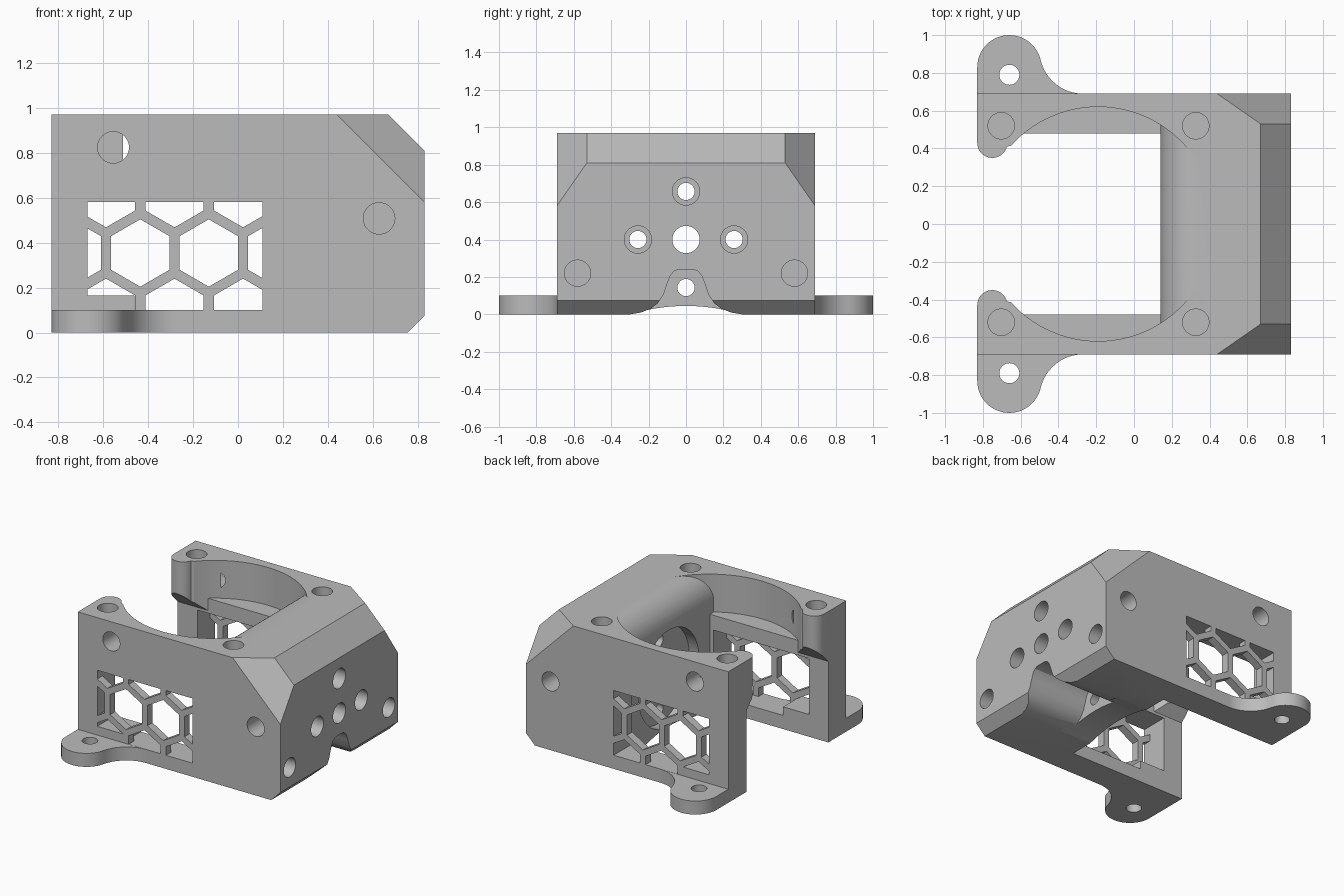
import bpy, bmesh
from math import cos, sin, pi, radians, sqrt
from mathutils import Vector

cube = bpy.data.objects.get("Cube")
if cube:
    bpy.data.objects.remove(cube, do_unlink=True)

grey = bpy.data.materials.new("plain grey")
grey.use_nodes = True
grey.diffuse_color = (0.5, 0.5, 0.5, 1)
grey.node_tree.nodes["Principled BSDF"].inputs["Base Color"].default_value = (0.5, 0.5, 0.5, 1)

PLACE = {"x": lambda u, v, d: (d, u, v),
         "y": lambda u, v, d: (u, d, v),
         "z": lambda u, v, d: (u, v, d)}


def prisms(name, outlines, axis, low, high):
    """Extrude closed outlines along an axis into one object."""
    bm = bmesh.new()
    for pts in outlines:
        a = [bm.verts.new(PLACE[axis](u, v, low)) for u, v in pts]
        b = [bm.verts.new(PLACE[axis](u, v, high)) for u, v in pts]
        bm.faces.new(a)
        bm.faces.new(b[::-1])
        for i in range(len(pts)):
            j = (i + 1) % len(pts)
            bm.faces.new((a[j], a[i], b[i], b[j]))
    bmesh.ops.recalc_face_normals(bm, faces=bm.faces)
    mesh = bpy.data.meshes.new(name)
    bm.to_mesh(mesh)
    bm.free()
    mesh.materials.append(grey)
    obj = bpy.data.objects.new(name, mesh)
    bpy.context.collection.objects.link(obj)
    return obj


def prism(name, pts, axis, low, high):
    return prisms(name, [pts], axis, low, high)


def arc(u, v, ru, start, end, steps=16, rv=None):
    rv = rv or ru
    angles = [radians(start + (end - start) * i / steps) for i in range(steps + 1)]
    return [(u + ru * cos(t), v + rv * sin(t)) for t in angles]


def circle(u, v, r, steps=40):
    return arc(u, v, r, 0, 360, steps)[:-1]


def combine(target, tool, operation):
    """Apply a boolean and discard the tool."""
    tool.hide_render = True
    mod = target.modifiers.new("boolean", "BOOLEAN")
    mod.operation = operation
    mod.solver = "EXACT"
    mod.object = tool
    bpy.ops.object.select_all(action="DESELECT")
    bpy.context.view_layer.objects.active = target
    target.select_set(True)
    bpy.ops.object.modifier_apply(modifier=mod.name)
    bpy.data.objects.remove(tool, do_unlink=True)


def cut(tool):
    combine(body, tool, "DIFFERENCE")


def drill(axis, u, v, r, low, high):
    cut(prism("drill", circle(u, v, r), axis, low, high))


# Main block with sloped top and bottom edges
W, H, L = 0.69, 0.97, 0.83
body = prism("mount_body", [(-L, 0), (0.755, 0), (L, 0.075), (L, 0.81), (0.67, H), (-L, H)],
             "y", -W, W)

# Slanted corners at the closed end
bm = bmesh.new()
bm.from_mesh(body.data)
for s in (-1, 1):
    geom = bm.verts[:] + bm.edges[:] + bm.faces[:]
    bmesh.ops.bisect_plane(bm, geom=geom, plane_co=Vector((0.44, s * W, H)),
                           plane_no=Vector((1, s * 1.44, 1)), clear_outer=True)
    bmesh.ops.holes_fill(bm, edges=[e for e in bm.edges if e.is_boundary])
bmesh.ops.recalc_face_normals(bm, faces=bm.faces)
bm.to_mesh(body.data)
bm.free()

# Screw feet with a rounded end and a concave blend into the wall
foot = ([(-L, 0.6)] + [(-0.27, 0.6)] + arc(-0.27, 0.92, 0.23, 270, 193)
        + arc(-0.66, 0.83, 0.17, 13, 180, 24))
for s in (-1, 1):
    combine(body, prism("foot", [(x, s * y) for x, y in foot], "z", 0, 0.1), "UNION")

# Open slot between the walls
cut(prism("slot", [(-1, -0.48), (0.14, -0.48), (0.14, 0.48), (-1, 0.48)], "z", -0.1, 1.1))

# Round upper pocket, leaving a rounded shoulder on the end block
pocket = prism("pocket", circle(-0.19, 0, 0.62, 96), "z", 0.5, 1.1)
shoulder = ([(-0.9, 0.69), (0.14, 0.69)] + arc(0.33, 0.77, 0.19, 180, 90, 16, 0.2)
            + [(0.335, 1.05), (-0.9, 1.05)])
combine(pocket, prism("shoulder", shoulder, "y", -0.8, 0.8), "INTERSECT")
cut(pocket)

# Rounded lips at the open end, sloped underneath
lip = ([(-L, 0.53)] + arc(-0.75, 0.43, 0.08, 180, 345)
       + [(x, sqrt(0.62 ** 2 - (x + 0.19) ** 2)) for x in (-0.65, -0.62, -0.59, -0.57)]
       + [(-0.57, 0.53)])
slope = [(0.3, 0.78), (0.3, 1.1), (0.6, 1.1), (0.6, 0.6), (0.48, 0.6)]
for s in (-1, 1):
    part = prism("lip", [(x, s * y) for x, y in lip], "z", 0.5, H)
    combine(part, prism("slope", [(s * y, z) for y, z in slope], "x", -1, 0), "INTERSECT")
    combine(body, part, "UNION")

# Honeycomb windows: recess inside, thin grille outside
window = [(-0.67, 0.165), (-0.46, 0.165), (-0.46, 0.101), (0.11, 0.101), (0.11, 0.58), (-0.67, 0.58)]
cut(prism("window_recess", window, "y", -0.63, 0.63))
pitch = 0.305
cells = []
for row in (-1, 0, 1):
    for col in range(-1, 3):
        cx = -0.435 + pitch * (col - (0.5 if row else 0))
        cells.append(arc(cx, 0.354 + row * pitch * 0.866, 0.15, 30, 330, 5))
grille = prisms("grille_cells", cells, "y", -0.8, 0.8)
combine(grille, prism("window", window, "y", -0.75, 0.75), "INTERSECT")
cut(grille)

# Motor seat, axle hole and counterbored bolt holes through the end block
cut(prism("motor_seat", circle(0, 0.4, 0.355, 72), "x", 0.05, 0.22))
drill("x", 0, 0.4, 0.073, 0.1, 0.95)
for y, z in ((-0.257, 0.4), (0.257, 0.4), (0, 0.657)):
    drill("x", y, z, 0.046, 0.1, 0.95)
    drill("x", y, z, 0.073, 0.35, 0.95)
drill("x", 0, 0.143, 0.046, 0.1, 0.5)

# Bell shaped cable groove under the end block, shallow arch further in
half = [(0.3, 0), (0.24, 0.01), (0.19, 0.03), (0.15, 0.06), (0.12, 0.105),
        (0.1, 0.165), (0.085, 0.205), (0.065, 0.23), (0.04, 0.24)]
bell = [(0.3, -0.1)] + half + [(-y, z) for y, z in half[::-1]] + [(-0.3, -0.1)]
cut(prism("groove", bell, "x", 0.35, 0.95))
arch = [(0.3 * cos(pi * i / 20), 0.045 * sin(pi * i / 20) ** 2) for i in range(21)]
cut(prism("arch", [(0.3, -0.1)] + arch + [(-0.3, -0.1)], "x", 0.1, 0.4))

# Blind sockets on the top, sides and end, and the screw holes in the feet
drill("x", 0.58, 0.22, 0.07, 0.67, 0.95)
drill("x", -0.58, 0.22, 0.07, 0.67, 0.95)
for s in (-1, 1):
    for x in (-0.703, 0.327):
        drill("z", x, s * 0.52, 0.07, 0.81, 1.1)
    for x, z in ((-0.555, 0.824), (0.628, 0.508)):
        low, high = sorted((s * 0.53, s * 0.8))
        drill("y", x, z, 0.07, low, high)
    drill("z", -0.66, s * 0.79, 0.053, -0.1, 0.2)

# Smooth the round surfaces, keep the edges sharp
bpy.ops.object.select_all(action="DESELECT")
body.select_set(True)
bpy.context.view_layer.objects.active = body
bpy.ops.object.shade_smooth_by_angle(angle=radians(25))
